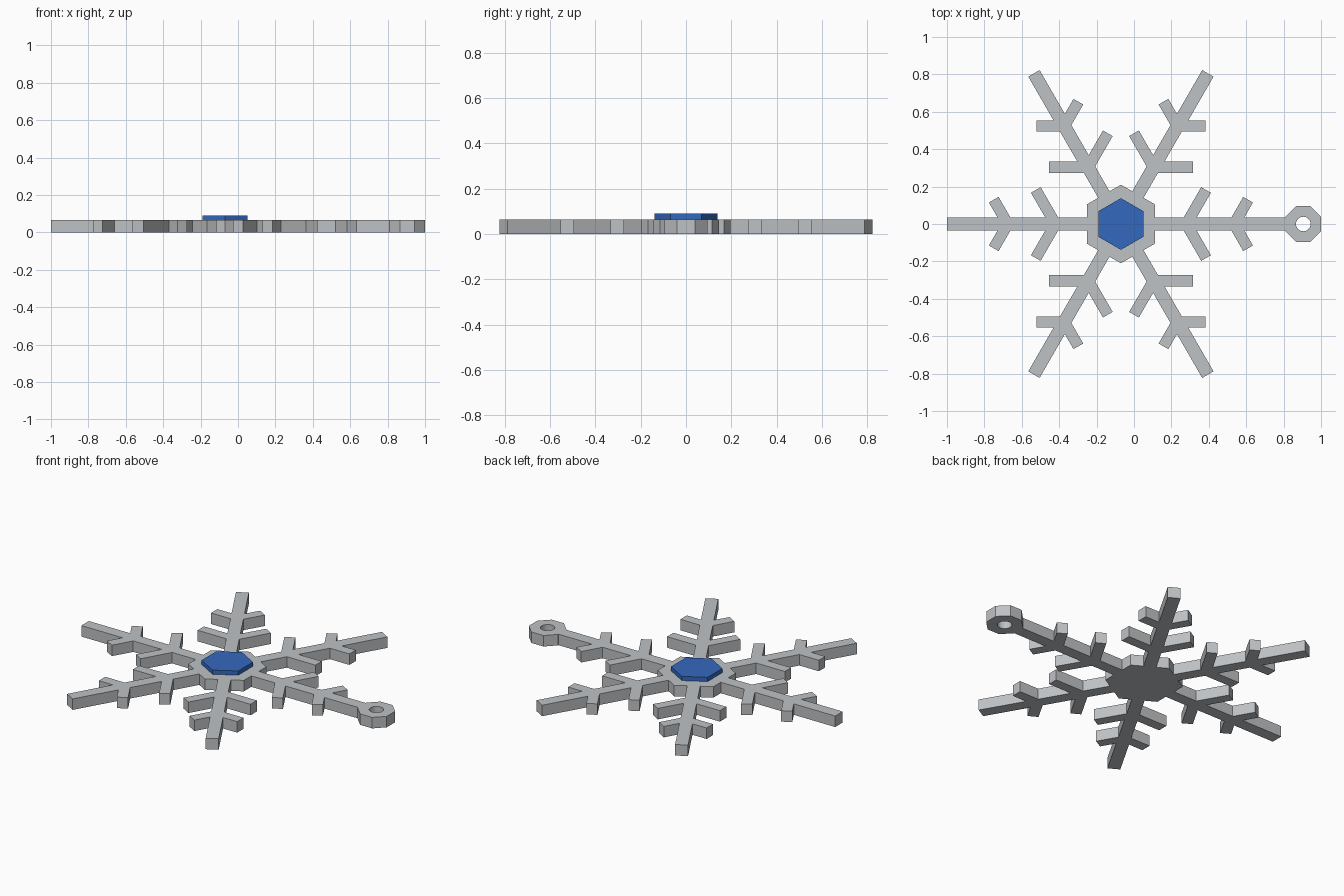
import bpy, bmesh
from math import sin, cos, pi, radians
from mathutils import Vector, Matrix

cube = bpy.data.objects.get("Cube")
if cube:
    bpy.data.objects.remove(cube, do_unlink=True)

CENTRE = Vector((-0.07, 0))
THICK = 0.065
PLATE_R = 0.21
ARM_LEN, ARM_HALF = 0.93, 0.035
BRANCH_HALF = 0.03
BRANCHES = [(0.35, 0.21), (0.605, 0.15)]   # distance along arm, length
RING_X, RING_R, HOLE_R = 0.975, 0.103, 0.039   # ring distance from centre


def material(name, rgb):
    mat = bpy.data.materials.new(name)
    mat.use_nodes = True
    mat.diffuse_color = (*rgb, 1)
    bsdf = next(n for n in mat.node_tree.nodes if n.type == 'BSDF_PRINCIPLED')
    bsdf.inputs["Base Color"].default_value = (*rgb, 1)
    return mat


def polygon(radius, sides, turn=0.0, centre=Vector((0, 0))):
    return [centre + radius * Vector((cos(turn + 2 * pi * i / sides), sin(turn + 2 * pi * i / sides)))
            for i in range(sides)]


def prism(name, loops, z0, z1, mat):
    """Fill closed outlines (inner ones become holes) and extrude them upwards."""
    bm = bmesh.new()
    edges = []
    for loop in loops:
        vs = [bm.verts.new((p.x + CENTRE.x, p.y + CENTRE.y, z0)) for p in loop]
        edges += [bm.edges.new((a, b)) for a, b in zip(vs, vs[1:] + vs[:1])]
    bmesh.ops.triangle_fill(bm, edges=edges, use_beauty=True, normal=(0, 0, 1))
    top = bmesh.ops.extrude_face_region(bm, geom=bm.faces[:], use_keep_orig=True)["geom"]
    bmesh.ops.translate(bm, vec=(0, 0, z1 - z0),
                        verts=[v for v in top if isinstance(v, bmesh.types.BMVert)])
    bmesh.ops.recalc_face_normals(bm, faces=bm.faces[:])
    mesh = bpy.data.meshes.new(name)
    bm.to_mesh(mesh)
    bm.free()
    mesh.materials.append(mat)
    obj = bpy.data.objects.new(name, mesh)
    bpy.context.collection.objects.link(obj)
    return obj


def arm_outline(with_ring):
    """Outline of one arm pointing along +x, from its lower root to its upper root."""
    s, c = sin(radians(60)), cos(radians(60))
    side = [Vector((PLATE_R * s, ARM_HALF))]
    for start, length in BRANCHES:
        root = Vector((start + ARM_HALF * c / s, ARM_HALF))
        tip = Vector((start + length * c, length * s))
        across = BRANCH_HALF * Vector((s, -c))
        along = Vector((BRANCH_HALF / s, 0))
        side += [root - along, tip - across, tip + across, root + along]
    if with_ring:
        ring = polygon(RING_R, 8, pi / 8, Vector((RING_X, 0)))[:4]
        side += [Vector((ring[3].x, ARM_HALF))] + ring[::-1]
    else:
        side.append(Vector((ARM_LEN, ARM_HALF)))
    return [Vector((p.x, -p.y)) for p in side] + side[::-1]


silver = material("silver grey", (0.52, 0.54, 0.56))
blue = material("gem blue", (0.035, 0.14, 0.52))

# Flat body: hexagonal hub, six branched arms, one ending in a hanging ring
outline = []
for i in range(6):
    turn = Matrix.Rotation(radians(60 * i), 2)
    outline += [turn @ p for p in arm_outline(i == 0)]
    outline.append(turn @ Vector((PLATE_R * cos(pi / 6), PLATE_R * sin(pi / 6))))
hole = polygon(HOLE_R, 24, 0, Vector((RING_X, 0)))
prism("snowflake_body", [outline, hole], 0, THICK, silver)

# Raised hexagonal centre
prism("centre_gem", [polygon(0.138, 6, pi / 6)], THICK - 0.005, 0.09, blue)
